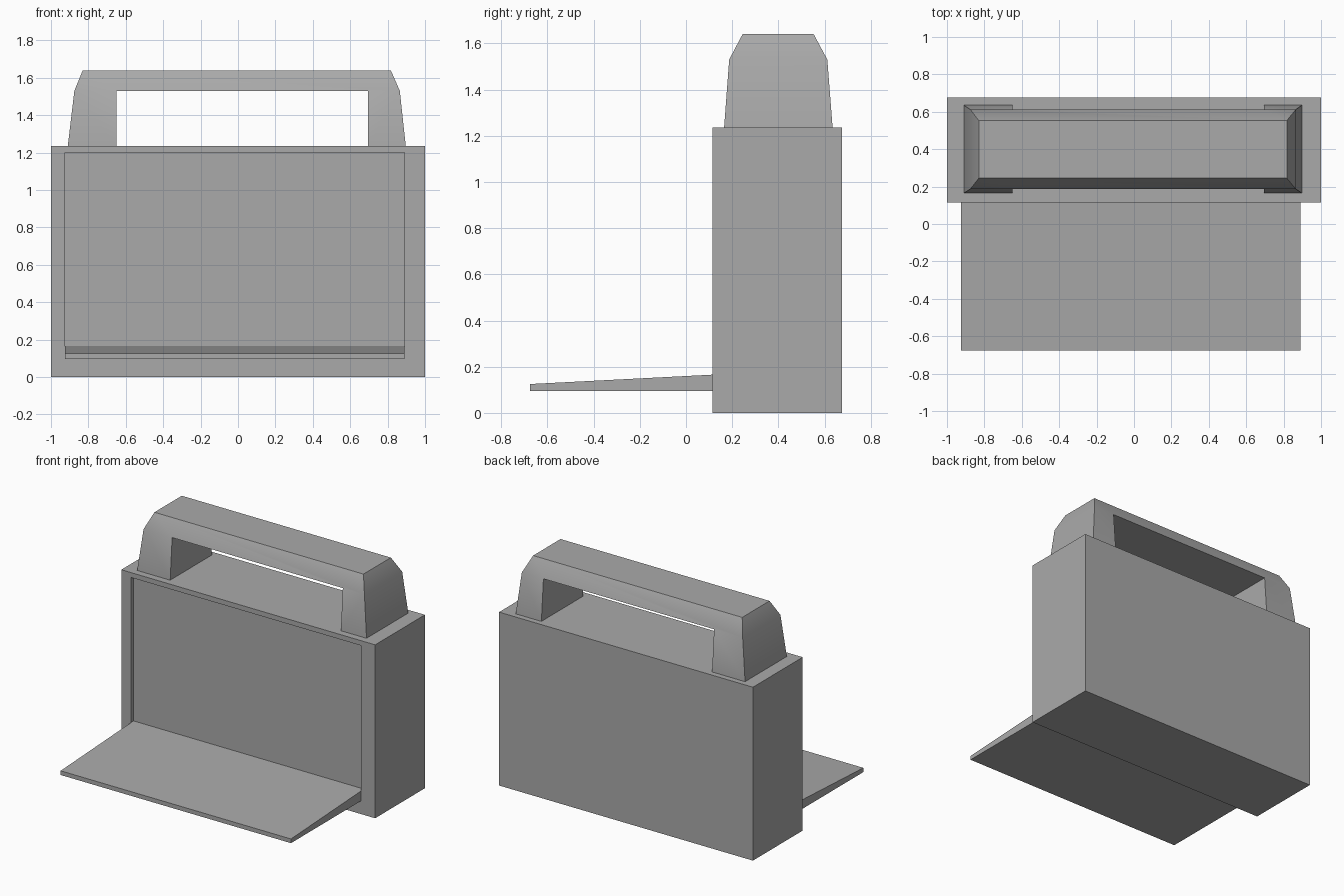
import bpy
import bmesh
import math

cube = bpy.data.objects.get("Cube")
if cube:
    bpy.data.objects.remove(cube, do_unlink=True)

GREY = (0.4, 0.4, 0.4, 1.0)
grey = bpy.data.materials.new("plain_grey")
grey.use_nodes = True
grey.diffuse_color = GREY
grey.node_tree.nodes["Principled BSDF"].inputs["Base Color"].default_value = GREY


def loft(name, rings):
    """Closed solid through a stack of four-point rings."""
    bm = bmesh.new()
    loops = [[bm.verts.new(p) for p in ring] for ring in rings]
    for a, b in zip(loops, loops[1:]):
        for i in range(4):
            j = (i + 1) % 4
            bm.faces.new((a[i], a[j], b[j], b[i]))
    bm.faces.new(loops[0])
    bm.faces.new(loops[-1])
    bmesh.ops.recalc_face_normals(bm, faces=bm.faces)
    mesh = bpy.data.meshes.new(name)
    bm.to_mesh(mesh)
    bm.free()
    mesh.materials.append(grey)
    obj = bpy.data.objects.new(name, mesh)
    bpy.context.collection.objects.link(obj)
    return obj


def rect(x0, x1, y0, y1, z):
    return [(x0, y0, z), (x1, y0, z), (x1, y1, z), (x0, y1, z)]


def box(name, x0, x1, y0, y1, z0, z1):
    return loft(name, [rect(x0, x1, y0, y1, z) for z in (z0, z1)])


def activate(obj):
    bpy.ops.object.select_all(action="DESELECT")
    obj.select_set(True)
    bpy.context.view_layer.objects.active = obj


def cut(obj, cutter):
    cutter.hide_render = True
    mod = obj.modifiers.new("opening", "BOOLEAN")
    mod.operation = "DIFFERENCE"
    mod.solver = "EXACT"
    mod.object = cutter
    activate(obj)
    bpy.ops.object.modifier_apply(modifier=mod.name)
    bpy.data.objects.remove(cutter, do_unlink=True)


FRONT, BACK, TOP = 0.115, 0.675, 1.235
LEFT, RIGHT, SILL = -0.925, 0.89, 0.095
RECESS = FRONT + 0.03

# Case with a shallow recess in its front
body = box("case_body", -1, 1, FRONT, BACK, 0, TOP)
cut(body, box("recess_cutter", LEFT, RIGHT, 0, RECESS, SILL, 1.2))

# Folded-down door, thinner towards its free edge
door = loft("open_door", [
    [(x, -BACK, SILL), (x, RECESS, SILL), (x, RECESS, 0.167), (x, -BACK, 0.125)]
    for x in (LEFT, RIGHT)])

# Tapered carrying handle with a through opening
handle = loft("carry_handle", [
    rect(-0.91, 0.897, 0.165, 0.635, TOP),
    rect(-0.875, 0.865, 0.187, 0.612, 1.53),
    rect(-0.83, 0.817, 0.245, 0.553, 1.64)])
cut(handle, box("opening_cutter", -0.65, 0.695, -0.2, 1, 1, 1.53))
activate(handle)
bpy.ops.object.shade_smooth_by_angle(angle=math.radians(30))
